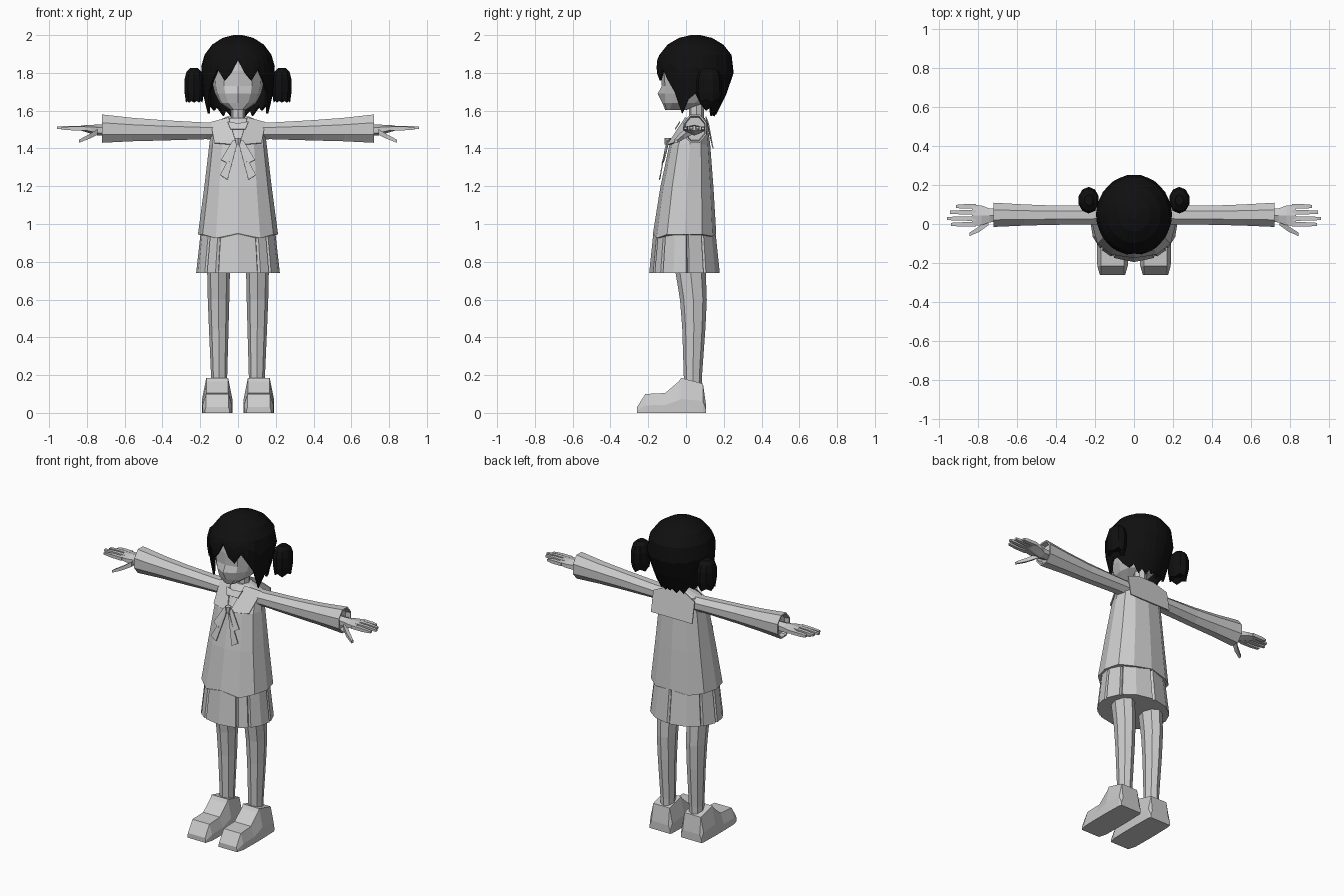
import bpy, bmesh, math
from math import sin, cos, radians, pi

if "Cube" in bpy.data.objects:
    bpy.data.objects.remove(bpy.data.objects["Cube"])


def material(name, v):
    m = bpy.data.materials.new(name)
    m.diffuse_color = (v, v, v, 1)
    m.use_nodes = True
    m.node_tree.nodes["Principled BSDF"].inputs["Base Color"].default_value = m.diffuse_color
    return m


GREY = material("light grey", 0.6)
BLACK = material("black", 0.005)


def finish(name, bm, mat, mirror=False, thick=0):
    bmesh.ops.recalc_face_normals(bm, faces=bm.faces)
    me = bpy.data.meshes.new(name)
    bm.to_mesh(me)
    bm.free()
    me.materials.append(mat)
    ob = bpy.data.objects.new(name, me)
    bpy.context.collection.objects.link(ob)
    if thick:
        s = ob.modifiers.new("thickness", 'SOLIDIFY')
        s.thickness = thick
        s.offset = -1
    if mirror:
        ob.modifiers.new("mirror", 'MIRROR').use_clip = False
    return ob


def loft(name, rings, mat=GREY, mirror=False, caps=(True, True), thick=0):
    """Skin closed rings of equal point count."""
    bm = bmesh.new()
    vs = [[bm.verts.new(p) for p in r] for r in rings]
    n = len(vs[0])
    for a, b in zip(vs, vs[1:]):
        for i in range(n):
            j = (i + 1) % n
            bm.faces.new((a[i], a[j], b[j], b[i]))
    if caps[0]:
        bm.faces.new(vs[0])
    if caps[1]:
        bm.faces.new(vs[-1])
    return finish(name, bm, mat, mirror, thick)


def zring(z, hw, yf, yb, cx=0, n=12, power=1.0):
    """Horizontal ring; the first point faces the front."""
    def f(t):
        return math.copysign(abs(t) ** power, t) if abs(t) > 1e-6 else 0
    cy, ry = (yf + yb) / 2, (yb - yf) / 2
    return [(cx + hw * f(sin(2 * pi * i / n)), cy - ry * f(cos(2 * pi * i / n)), z)
            for i in range(n)]


def xring(x, y, z, ry, rz, n=8):
    """Upright ring around the arm axis, flat side up."""
    k = 1 / cos(pi / n)
    return [(x, y + ry * k * cos(2 * pi * (i + .5) / n),
             z + rz * k * sin(2 * pi * (i + .5) / n)) for i in range(n)]


def plate(name, pts, mirror=True):
    bm = bmesh.new()
    bm.faces.new([bm.verts.new(p) for p in pts])
    return finish(name, bm, GREY, mirror, 0.006)


# Shoes: sections along y (y, half width low, half width top, top height)
shoe = []
for y, wb, wt, zt in [(-.26, .065, .06, .03), (-.215, .078, .06, .10), (-.11, .08, .058, .105),
                      (-.04, .08, .057, .165), (-.025, .08, .058, .185),
                      (.09, .077, .057, .155), (.105, .072, .06, .05)]:
    c, zm = .11, zt * .4
    shoe.append([(c - wb, y, 0), (c + wb, y, 0), (c + wb, y, zm),
                 (c + wt, y, zt), (c - wt, y, zt), (c - wb, y, zm)])
loft("shoe", shoe, mirror=True)

# Legs
loft("leg", [zring(z, w, f, b, cx, 8) for z, cx, w, f, b in [
    (.12, .10, .042, -.01, .085), (.2, .10, .043, -.012, .085), (.45, .102, .052, -.02, .103),
    (.6, .103, .057, -.032, .11), (.74, .103, .06, -.055, .105), (.9, .105, .065, -.07, .105)]],
    mirror=True)

# Skirt with narrow pleat notches
half = [(0, 1), (72, 1), (150, 1)]
for a in (30, 50, 95, 125):
    half += [(a - 2.5, 1), (a, .94), (a + 2.5, 1)]
half.sort()
pleats = half + [(177.5, 1), (180, .94), (182.5, 1)] + [(360 - a, r) for a, r in reversed(half) if a]
loft("skirt", [[(w * r * sin(radians(a)), -.008 - d * r * cos(radians(a)), z) for a, r in pleats]
               for z, w, d in [(.74, .222, .187), (.98, .195, .162)]])

# Blouse with a slightly zigzag hem
body = [zring(z, w, f, b, 0, 12, .85) for z, w, f, b in [
    (.945, .212, -.175, .16), (1.2, .178, -.135, .145), (1.42, .152, -.088, .128),
    (1.50, .142, -.04, .118), (1.53, .135, -.02, .112), (1.56, .055, .005, .10)]]
for i, dz in ((0, .005), (1, -.02), (11, -.02), (6, .005), (5, -.01), (7, -.01)):
    x, y, z = body[0][i]
    body[0][i] = (x, y, z + dz)
loft("blouse", body)

# Sailor collar
plate("collar_back", [(-.055, .108, 1.57), (.055, .108, 1.57), (.145, .122, 1.53),
                      (.145, .146, 1.40), (-.145, .146, 1.40), (-.145, .122, 1.53)], False)
plate("collar_front", [(.05, -.005, 1.565), (.145, .03, 1.54), (.125, -.068, 1.43),
                       (.008, -.1, 1.42)])
plate("neck_insert", [(-.055, -.03, 1.54), (0, -.035, 1.53), (.055, -.03, 1.54),
                      (.04, -.055, 1.50), (-.04, -.055, 1.50)], False)

# Ribbon bow
plate("bow_loop", [(0, -.092, 1.45), (.03, -.1, 1.44), (.09, -.118, 1.34), (.05, -.13, 1.32)])
plate("bow_tail", [(0, -.105, 1.44), (.055, -.143, 1.235), (.095, -.138, 1.26)])
loft("bow_knot", [zring(z, w, -.115, -.08, 0, 6) for z, w in [(1.42, .012), (1.455, .018)]])

# Sleeves with recessed cuffs
loft("sleeve", [xring(*s) for s in [
    (.10, .05, 1.49, .05, .045), (.17, .048, 1.493, .05, .044), (.40, .045, 1.496, .049, .054),
    (.56, .046, 1.5, .054, .062), (.72, .047, 1.505, .062, .075), (.72, .047, 1.505, .054, .066),
    (.69, .047, 1.505, .05, .06)]], mirror=True)

# Hands
loft("palm", [xring(*s, 6) for s in [
    (.68, .045, 1.497, .03, .024), (.74, .044, 1.497, .036, .025),
    (.78, .044, 1.502, .05, .02), (.83, .045, 1.508, .054, .012)]], mirror=True)
for k, (y, tip) in enumerate([(.09, .91), (.06, .943), (.028, .957), (-.002, .938)]):
    z = 1.512 - .004 * abs(k - 1.5)
    loft("finger_%d" % (k + 1), [xring(x, y, z, ry, rz, 4) for x, ry, rz in [
        (.81, .012, .01), (.88, .011, .01), (tip, .008, .006)]], mirror=True)
loft("thumb", [xring(*s, 4) for s in [
    (.745, .012, 1.487, .018, .015), (.79, -.025, 1.462, .014, .012),
    (.842, -.053, 1.438, .009, .008)]], mirror=True)

# Neck and head with a small pointed nose
loft("neck", [zring(z, .038, .015, .095, 0, 8) for z in (1.53, 1.67)])
head = [zring(z, w, f, b, 0, 12, .85) for z, w, f, b in [
    (1.603, .04, -.11, .0), (1.64, .095, -.125, .10), (1.69, .122, -.128, .15),
    (1.73, .132, -.128, .17), (1.81, .138, -.135, .18), (1.88, .132, -.13, .18),
    (1.93, .095, -.09, .14)]]
head[2][0] = (0, -.15, 1.69)
loft("head", head)

# Hair cap: lower edge heights from front to back make fringe, side locks and nape
edge = [1.87, 1.80, 1.76, 1.82, 1.76, 1.70, 1.585, 1.66, 1.69,
        1.63, 1.60, 1.62, 1.57, 1.60, 1.57, 1.60, 1.58]


def hair_radius(z, a):
    table = [(2.0, .12), (1.985, .42), (1.95, .70), (1.895, .91), (1.85, 1.0)]
    for (z1, r1), (z0, r0) in zip(table, table[1:]):
        if z >= z0:
            return r1 + (r0 - r1) * (z1 - z) / (z1 - z0)
    k = .12 + .38 * max(0, -cos(a)) ** .6
    return 1 - k * ((1.85 - z) / .28) ** 1.5


rings = [[] for _ in range(7)]
for i in range(32):
    a = 2 * pi * i / 32
    b = edge[min(i, 32 - i)]
    levels = [2.0, 1.985, 1.95, 1.895] + [1.895 + (b - 1.895) * t for t in (.3, .65, 1)]
    for ring, z in zip(rings, levels):
        r = hair_radius(z, a)
        ring.append((.195 * r * sin(a), .05 - .21 * r * cos(a), z))
loft("hair", rings, BLACK, caps=(True, False), thick=.012)

# Pigtails with jagged ends
tails = []
for z, r, jag in [(1.825, .4, 0), (1.805, .8, 0), (1.765, 1, 0), (1.70, 1, 0),
                  (1.66, .85, .018), (1.675, .4, 0)]:
    ring = zring(z, .054 * r, .122 - .068 * r, .122 + .068 * r, .232, 10)
    tails.append([(x, y, zz - jag * (i % 2)) for i, (x, y, zz) in enumerate(ring)])
loft("pigtail", tails, BLACK, mirror=True)
